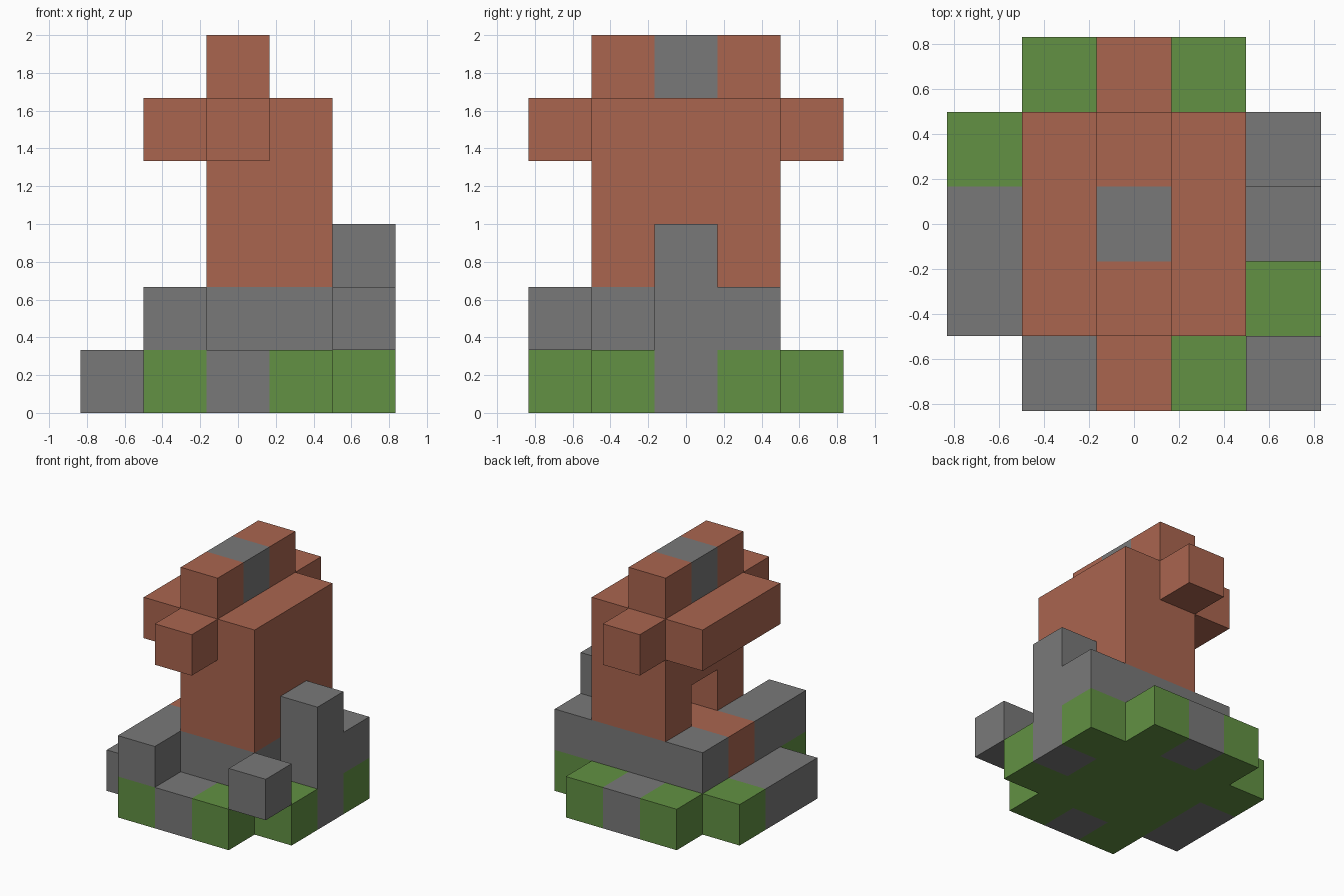
import bpy
import bmesh
from itertools import product
from mathutils import Vector

if "Cube" in bpy.data.objects:
    bpy.data.objects.remove(bpy.data.objects["Cube"], do_unlink=True)

UNIT = 1 / 3


def make_material(name, colour):
    mat = bpy.data.materials.new(name)
    mat.use_nodes = True
    mat.diffuse_color = colour
    node = mat.node_tree.nodes["Principled BSDF"]
    node.inputs["Base Color"].default_value = colour
    node.inputs["Roughness"].default_value = 0.9
    return mat


brick = make_material("brick red", (0.402, 0.13, 0.078, 1))
stone = make_material("stone grey", (0.191, 0.191, 0.191, 1))
grass = make_material("grass green", (0.122, 0.283, 0.056, 1))

cells = {}      # grid cell -> part name
part_mats = {}  # part name -> material


def fill(part, mat, xs, ys, zs):
    """Claim a block of grid cells, given as inclusive (low, high) ranges."""
    part_mats[part] = mat
    spans = [range(low, high + 1) for low, high in (xs, ys, zs)]
    for cell in product(*spans):
        cells[cell] = part


def one(n):
    return (n, n)


FULL, MID, GROUND = (-2, 2), (-1, 1), one(0)

# Grassy ground in a plus shape, with stones let into its rim
fill("ground", grass, MID, FULL, GROUND)
fill("ground", grass, FULL, MID, GROUND)
fill("front_stone", stone, one(0), one(-2), GROUND)
fill("back_stone", stone, one(0), one(2), GROUND)
fill("side_stones", stone, one(-2), (-1, 0), GROUND)

# Stone plinth with a brick inlay
fill("plinth", stone, MID, MID, one(1))
fill("plinth", stone, one(2), one(1), one(1))
fill("plinth_inlay", brick, (-1, 0), one(0), one(1))

# Loose stones and the side post
fill("corner_stone", stone, one(-1), one(-2), one(1))
fill("floating_stone", stone, one(2), one(-2), one(1))
fill("side_post", stone, one(2), one(0), (0, 2))

# Brick tower with a niche on its right
fill("tower", brick, (0, 1), MID, (2, 3))
del cells[(0, 0, 2)]

# Overhanging head, its front and back knobs, and the ridge
fill("tower_head", brick, MID, MID, one(4))
fill("front_knob", brick, one(0), one(-2), one(4))
fill("back_knob", brick, one(0), one(2), one(4))
fill("ridge", brick, one(0), MID, one(5))
fill("ridge_stone", stone, one(0), one(0), one(5))


def build(part, mat):
    """Make one object from the exposed cell faces of a part."""
    bm = bmesh.new()
    for cell in (c for c, owner in cells.items() if owner == part):
        centre = Vector(cell) + Vector((0, 0, 0.5))
        for axis, sign in product(range(3), (-1, 1)):
            neighbour = list(cell)
            neighbour[axis] += sign
            if tuple(neighbour) in cells:
                continue
            normal, u = Vector(), Vector()
            normal[axis] = sign / 2
            u[(axis + 1) % 3] = 0.5
            v = normal.cross(u) * 2
            corners = (-u - v, u - v, u + v, v - u)
            bm.faces.new([bm.verts.new((centre + normal + c) * UNIT) for c in corners])
    bmesh.ops.remove_doubles(bm, verts=bm.verts[:], dist=0.001)
    bmesh.ops.dissolve_limit(bm, angle_limit=0.01, verts=bm.verts[:], edges=bm.edges[:])
    mesh = bpy.data.meshes.new(part)
    bm.to_mesh(mesh)
    bm.free()
    mesh.materials.append(mat)
    bpy.context.collection.objects.link(bpy.data.objects.new(part, mesh))


for part, mat in part_mats.items():
    build(part, mat)
